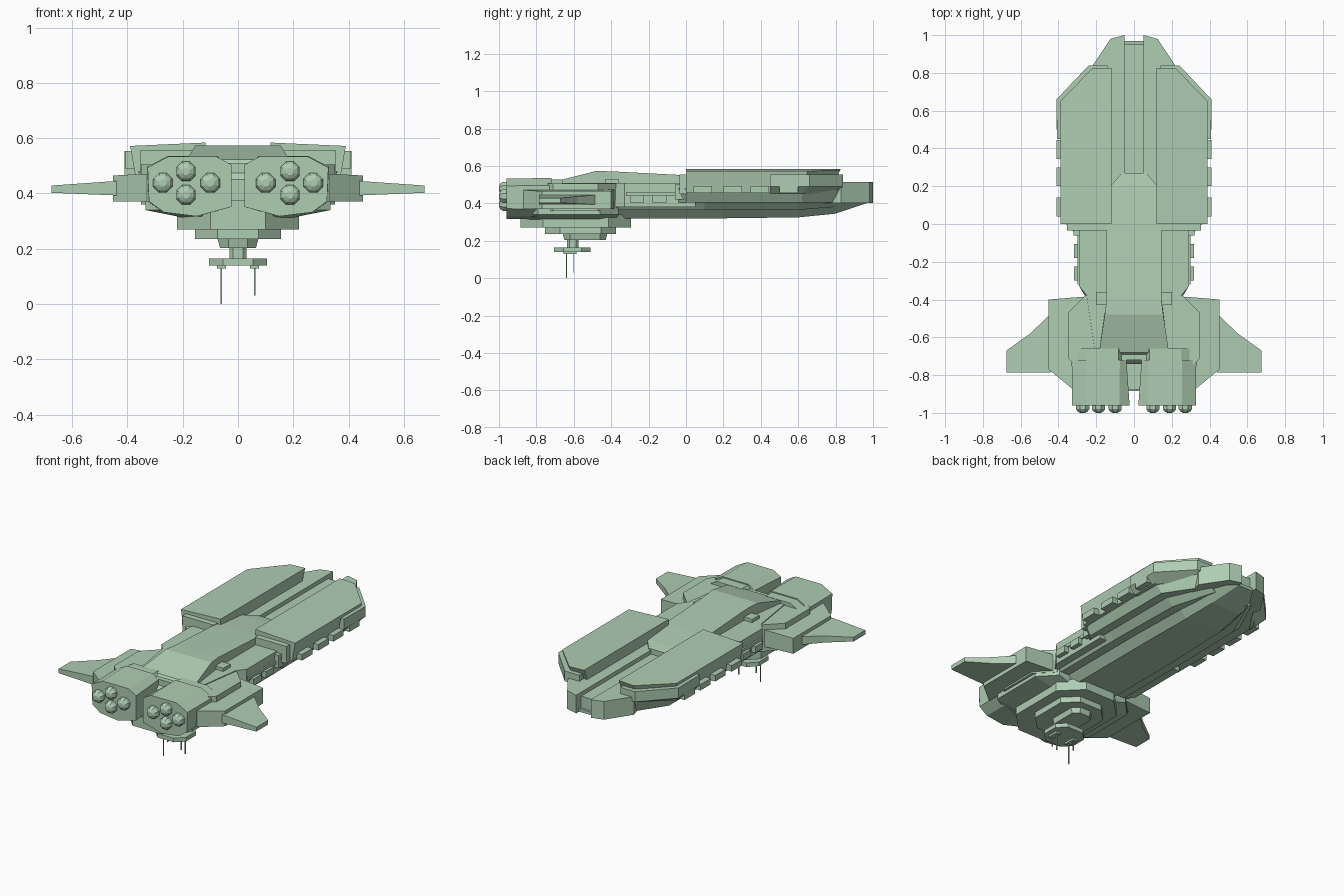
import bpy, bmesh, math

if "Cube" in bpy.data.objects:
    bpy.data.objects.remove(bpy.data.objects["Cube"])

GREEN = bpy.data.materials.new("pale green hull")
GREEN.diffuse_color = (0.43, 0.61, 0.45, 1)
GREEN.use_nodes = True
GREEN.node_tree.nodes["Principled BSDF"].inputs["Base Color"].default_value = GREEN.diffuse_color


def finish(name, bm, pair=False):
    bmesh.ops.recalc_face_normals(bm, faces=bm.faces)
    me = bpy.data.meshes.new(name)
    bm.to_mesh(me)
    bm.free()
    me.materials.append(GREEN)
    ob = bpy.data.objects.new(name, me)
    bpy.context.collection.objects.link(ob)
    if pair:
        ob.modifiers.new("mirror", 'MIRROR').use_mirror_merge = False
    return ob


def rings(name, loops, pair=False):
    """Skin a list of equal-length closed loops and cap the ends."""
    bm = bmesh.new()
    vs = [[bm.verts.new(p) for p in loop] for loop in loops]
    n = len(vs[0])
    for a, b in zip(vs, vs[1:]):
        for i in range(n):
            j = (i + 1) % n
            bm.faces.new((a[i], a[j], b[j], b[i]))
    bm.faces.new(vs[0][::-1])
    bm.faces.new(vs[-1])
    return finish(name, bm, pair)


def slab(name, pts, z0, z1, low=None, pair=False):
    """Plan outline raised from z0 to z1; single ones take a half outline."""
    low = low or pts
    if not pair:
        pts = pts + [(-x, y) for x, y in reversed(pts)]
        low = low + [(-x, y) for x, y in reversed(low)]
    top = z1 if callable(z1) else lambda x, y: z1
    return rings(name, [[(x, y, z0) for x, y in low],
                        [(x, y, top(x, y)) for x, y in pts]], pair)


def spine(name, rows):
    """Lengthwise body: rows of y, bottom z, top z, bottom half width, top half width."""
    return rings(name, [[(-b, y, z0), (b, y, z0), (t, y, z1), (-t, y, z1)]
                        for y, z0, z1, b, t in rows])


def box(name, x0, x1, y0, y1, z0, z1, pair=True):
    return slab(name, [(x0, y0), (x1, y0), (x1, y1), (x0, y1)], z0, z1, pair=True) if pair else \
        rings(name, [[(x0, y0, z), (x1, y0, z), (x1, y1, z), (x0, y1, z)] for z in (z0, z1)])


def deck(name, w, y0, y1, c, z0, z1, inset=0):
    """Chamfered octagonal deck, optionally narrower underneath."""
    def outline(i):
        return [(w - c, y0 + i), (w - i, y0 + c), (w - i, y1 - c), (w - c, y1 - i)]
    return slab(name, outline(0), z0, z1, outline(inset))


# Raised spine, central hull and keel
spine("dorsal_spine", [(-.74, .36, .45, .18, .18), (-.68, .36, .522, .185, .185),
                       (-.48, .36, .573, .16, .155), (-.4, .36, .571, .145, .145),
                       (0, .4, .55, .145, .145), (.2, .4, .533, .125, .125),
                       (.27, .4, .522, .065, .065)])
spine("mid_hull", [(-.72, .38, .51, .2, .2), (-.38, .38, .51, .26, .25),
                   (-.33, .38, .51, .29, .29), (.05, .38, .51, .29, .29)])
spine("main_hull", [(-.04, .405, .48, .29, .32), (.0, .405, .48, .32, .36),
                    (.62, .405, .48, .32, .37), (.8, .405, .48, .2, .24), (.9, .405, .48, .12, .16)])
spine("lower_deck", [(-.4, .365, .41, .23, .26), (.1, .365, .41, .23, .27),
                     (.6, .365, .41, .22, .27), (.85, .385, .42, .12, .17)])
spine("keel", [(-.4, .32, .38, .13, .19), (.2, .32, .38, .13, .19), (.6, .325, .38, .12, .18),
               (.8, .345, .4, .1, .15), (.97, .402, .42, .05, .1)])

# Forked nose with a central channel
slab("nose_prong", [(.05, .21), (.12, .21), (.16, .6), (.225, .83), (.125, .98), (.05, 1)],
     .403, .515, pair=True)
box("nose_channel", -.057, .057, .2, .95, .405, .49, pair=False)

# Forward armour plates
slab("armour_plate", [(.118, 0), (.39, 0), (.39, .65), (.22, .825), (.118, .825)], .455,
     lambda x, y: .584 - .045 * (x - .118),
     low=[(.118, 0), (.37, 0), (.37, .63), (.2, .77), (.118, .77)], pair=True)
slab("armour_outer_cheek", [(.14, .45), (.408, .45), (.41, .66), (.24, .84), (.14, .84)],
     .49, .553, pair=True)
slab("armour_cheek_chin", [(.14, .45), (.408, .45), (.41, .66), (.24, .84), (.14, .84)],
     .45, .49, low=[(.14, .45), (.37, .45), (.37, .62), (.2, .77), (.14, .77)], pair=True)
box("armour_collar", .14, .355, -.035, .01, .45, .555)
box("armour_collar_side", .28, .32, -.06, 0, .42, .5)

# Side pods along the plates and the mid hull
for y in (.04, .2, .345, .5):
    box("plate_side_pod", .36, .41, y, y + .1, .455, .492)
for y in (-.3, -.18):
    box("hull_side_pod", .27, .317, y, y + .075, .405, .445)
box("hull_side_rail", .27, .3, -.32, 0, .44, .46)

# Rear shoulders, wing roots and wings
slab("rear_shoulder", [(.14, -.74), (.32, -.74), (.35, -.71), (.35, -.47), (.25, -.37), (.2, -.37)],
     .36, .505, pair=True)
box("shoulder_intake", .14, .2, -.43, -.36, .49, .53)
slab("wing_root", [(.15, -.87), (.33, -.87), (.452, -.77), (.452, -.4), (.27, -.385), (.15, -.42)],
     .37, lambda x, y: .48 - .05 * (x - .15), pair=True)
wing = [(.44, -.475), (.55, -.58), (.675, -.67), (.675, -.785), (.44, -.785)]
rings("wing", [[(x, y, .393 + .04 * (x - .44)) for x, y in wing],
               [(x, y, .445 - .07 * (x - .44)) for x, y in wing]], pair=True)

# Engine pods, each with a collar and four domed nozzles
section = [(.02, .35), (.15, .315), (.27, .33), (.325, .37), (.33, .495), (.255, .535), (.075, .535), (.02, .505)]


def pod_loop(y, s, dx=0):
    return [(.18 + (x - .18) * s + (dx if x < .03 else 0), y, .43 + (z - .43) * s) for x, z in section]


rings("engine_pod", [pod_loop(-.96, .98), pod_loop(-.72, 1, .02)], pair=True)
rings("engine_collar", [pod_loop(-.74, .94, .03), pod_loop(-.66, .94, .03)], pair=True)
for x, z in ((.1, .438), (.272, .438), (.188, .48), (.188, .395)):
    rings("engine_nozzle", [[(x + r * math.cos(math.pi * (i + .5) / 4), y,
                              z + r * math.sin(math.pi * (i + .5) / 4)) for i in range(8)]
                            for y, r in ((-.94, .038), (-.98, .038), (-.992, .029), (-1, .014))],
          pair=True)

# Stepped belly under the tail
slab("rear_belly", [(.2, -.88), (.335, -.79), (.335, -.46), (.24, -.36)], .34, .375)
slab("rear_belly_slope", [(.2, -.88), (.335, -.79), (.335, -.46), (.24, -.36)], .305, .34,
     low=[(.1, -.84), (.16, -.78), (.16, -.46), (.1, -.38)])
deck("belly_deck_upper", .22, -.885, -.295, .12, .27, .34, .0)
deck("belly_deck_middle", .155, -.755, -.375, .08, .235, .28)
deck("belly_deck_lower", .075, -.66, -.42, .04, .203, .24, .01)
deck("sensor_stem", .03, -.635, -.575, .012, .16, .21)
deck("sensor_disc", .105, -.705, -.51, .05, .14, .165)

# Antennas hanging below the sensor disc
for x, y, z in ((-.06, -.64, 0), (-.06, -.6, .07), (.06, -.64, .07), (.06, -.6, .03)):
    box("antenna", x - .0025, x + .0025, y - .0025, y + .0025, z, .14, pair=False)
for x in (-.06, .06):
    box("antenna_foot", x - .016, x + .016, -.655, -.585, .128, .142, pair=False)
